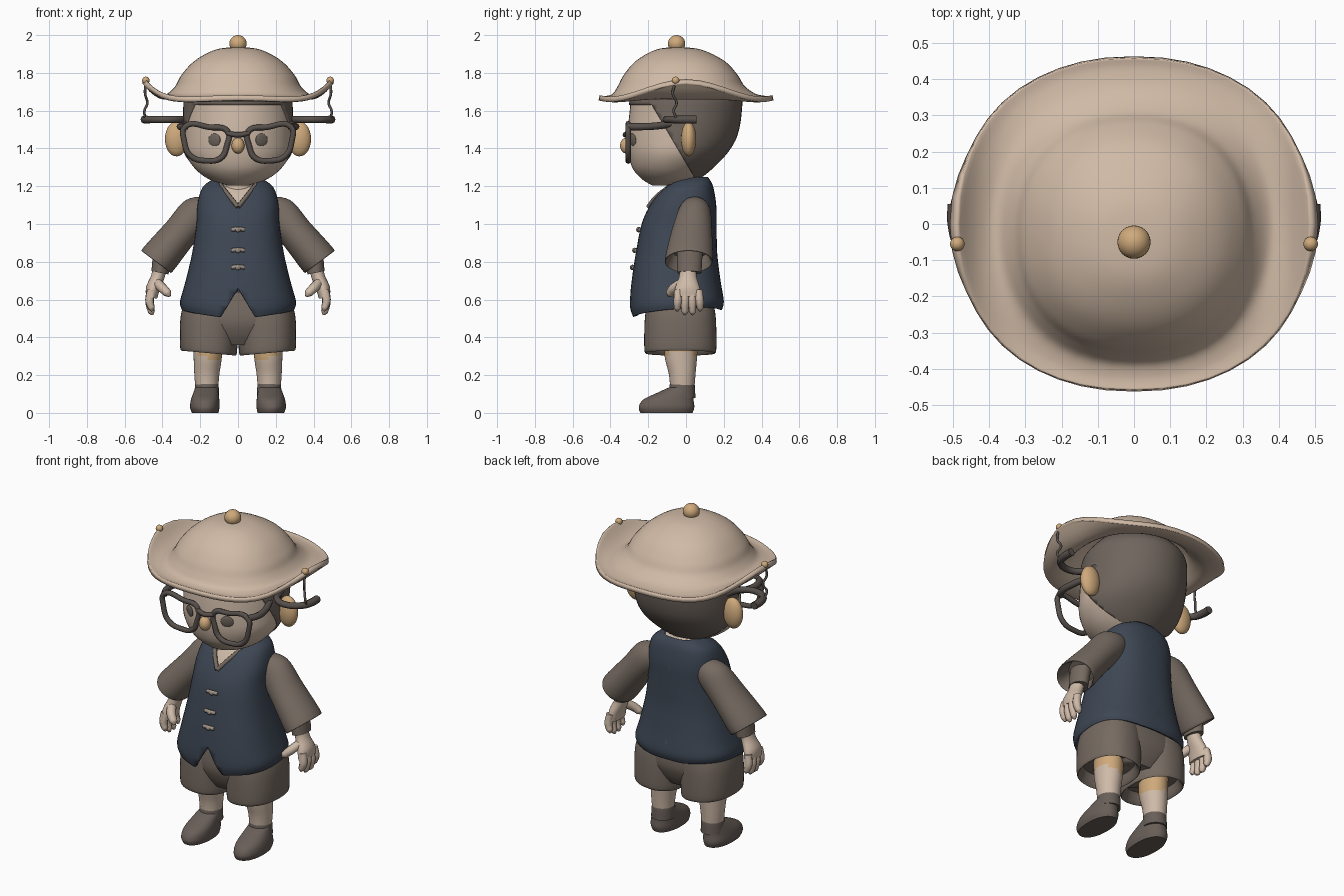
import bpy, bmesh, math
from mathutils import Vector

cube = bpy.data.objects.get("Cube")
if cube:
    bpy.data.objects.remove(cube, do_unlink=True)


def material(name, rgb):
    m = bpy.data.materials.new(name)
    m.use_nodes = True
    m.diffuse_color = (*rgb, 1)
    m.node_tree.nodes["Principled BSDF"].inputs["Base Color"].default_value = (*rgb, 1)
    return m


SKIN = material("skin", (0.62, 0.49, 0.39))
STRAW = material("pale straw", (0.63, 0.49, 0.38))
AMBER = material("warm amber", (0.62, 0.4, 0.2))
NAVY = material("navy cloth", (0.047, 0.062, 0.088))
TAUPE = material("taupe cloth", (0.18, 0.145, 0.12))
HAIR = material("grey brown hair", (0.16, 0.13, 0.11))
DARK = material("dark frame", (0.095, 0.08, 0.072))
SHOE = material("shoe leather", (0.14, 0.113, 0.098))
CORD = material("pale cord", (0.32, 0.27, 0.23))


def select(ob):
    bpy.ops.object.select_all(action='DESELECT')
    ob.select_set(True)
    bpy.context.view_layer.objects.active = ob


def finish(ob, mat, mirror=False):
    ob.data.materials.append(mat)
    select(ob)
    bpy.ops.object.shade_smooth_by_angle(angle=math.radians(50))
    if mirror:
        ob.modifiers.new("mirror", 'MIRROR')
    return ob


def catmull(a, b, c, d, t):
    return [0.5 * (2 * q + (r - p) * t + (2 * p - 5 * q + 4 * r - s) * t * t
            + (3 * q - p - 3 * r + s) * t ** 3) for p, q, r, s in zip(a, b, c, d)]


def loft(name, rings, mat, power=2.0, axis=(0, 0, 1), mirror=False, caps=(True, True), n=48, steps=5):
    """Skin of superellipse rings: centre x, y, z, side radius, depth radius."""
    last = len(rings) - 1
    dense = [catmull(rings[max(i - 1, 0)], rings[i], rings[i + 1], rings[min(i + 2, last)], k / steps)
             for i in range(last) for k in range(steps)] + [rings[-1]]
    v_dir = Vector((0, 1, 0))
    u_dir = v_dir.cross(Vector(axis).normalized())
    bm = bmesh.new()
    loops = []
    for x, y, z, ru, rv in dense:
        row = []
        for k in range(n):
            a = math.tau * k / n
            c, s = math.cos(a), math.sin(a)
            c = math.copysign(abs(c) ** (2 / power), c)
            s = math.copysign(abs(s) ** (2 / power), s)
            row.append(bm.verts.new(Vector((x, y, z)) + u_dir * c * ru + v_dir * s * rv))
        loops.append(row)
    for lo, hi in zip(loops, loops[1:]):
        for k in range(n):
            bm.faces.new((lo[k], lo[(k + 1) % n], hi[(k + 1) % n], hi[k]))
    for use, row in zip(caps, (loops[0], loops[-1])):
        if use:
            bm.faces.new(row)
    bmesh.ops.recalc_face_normals(bm, faces=bm.faces)
    me = bpy.data.meshes.new(name)
    bm.to_mesh(me)
    bm.free()
    ob = bpy.data.objects.new(name, me)
    bpy.context.collection.objects.link(ob)
    return finish(ob, mat, mirror)


def profile(rows, grow=0.0):
    """Turn (z, front y, back y, half width) rows into rings."""
    return [(0, (f + b) / 2, z, w + grow, (b - f) / 2 + grow) for z, f, b, w in rows]


def trim(ob, planes, rule):
    """Split along planes, then remove faces whose centre meets the rule."""
    bm = bmesh.new()
    bm.from_mesh(ob.data)
    for co, no in planes:
        bmesh.ops.bisect_plane(bm, geom=bm.verts[:] + bm.edges[:] + bm.faces[:], plane_co=co, plane_no=no)
    gone = [f for f in bm.faces if rule(f.calc_center_median())]
    bmesh.ops.delete(bm, geom=gone, context='FACES')
    bm.to_mesh(ob.data)
    bm.free()


def thicken(ob, amount):
    mod = ob.modifiers.new("thickness", 'SOLIDIFY')
    mod.thickness, mod.offset = amount, -1


def tube(name, pts, r, mat, mirror=False, cyclic=False, radii=None):
    cu = bpy.data.curves.new(name, 'CURVE')
    cu.dimensions = '3D'
    cu.bevel_depth, cu.bevel_resolution, cu.resolution_u = r, 2, 6
    cu.use_fill_caps = True
    sp = cu.splines.new('BEZIER')
    sp.bezier_points.add(len(pts) - 1)
    sp.use_cyclic_u = cyclic
    for i, (bp, p) in enumerate(zip(sp.bezier_points, pts)):
        bp.co = p
        bp.handle_left_type = bp.handle_right_type = 'AUTO'
        bp.radius = radii[i] if radii else 1
    ob = bpy.data.objects.new(name, cu)
    bpy.context.collection.objects.link(ob)
    select(ob)
    bpy.ops.object.convert(target='MESH')
    return finish(bpy.context.object, mat, mirror)


def ball(name, loc, scale, mat, mirror=False):
    bm = bmesh.new()
    bmesh.ops.create_uvsphere(bm, u_segments=24, v_segments=14, radius=1)
    for v in bm.verts:
        v.co = Vector(loc) + v.co * Vector(scale)
    me = bpy.data.meshes.new(name)
    bm.to_mesh(me)
    bm.free()
    ob = bpy.data.objects.new(name, me)
    bpy.context.collection.objects.link(ob)
    return finish(ob, mat, mirror)


# Head, with a hair shell trimmed along a slanted hairline
skull = [(1.205, -0.18, 0.0, 0.06), (1.235, -0.23, 0.06, 0.15), (1.29, -0.28, 0.13, 0.225),
         (1.37, -0.305, 0.208, 0.277), (1.46, -0.31, 0.262, 0.287), (1.58, -0.3, 0.287, 0.284),
         (1.69, -0.28, 0.282, 0.272), (1.78, -0.2, 0.2, 0.2)]
loft("head", profile(skull), SKIN)
hair = loft("hair", profile(skull, 0.007), HAIR)
line_pt, line_no = Vector((0, -0.175, 1.62)), Vector((0, -0.34, -0.2))
trim(hair, [(line_pt, line_no), ((0, 0, 1.63), (0, 0, 1))],
     lambda c: (c - line_pt).dot(line_no) > 0 and c.z < 1.63)
thicken(hair, 0.015)
ball("ears", (0.325, 0.014, 1.45), (0.062, 0.04, 0.092), AMBER, True)
ball("nose", (0, -0.315, 1.415), (0.034, 0.034, 0.042), AMBER)
eyes = ball("eyes", (0.125, -0.282, 1.445), (0.032, 0.009, 0.034), HAIR, True)
for v in eyes.data.vertices:
    v.co.y += 0.5 * (v.co.x - 0.125) - 0.1 * (v.co.z - 1.445)
loft("neck", [(0, -0.01, 1.1, 0.1, 0.1), (0, -0.01, 1.26, 0.1, 0.09)], SKIN)

# Glasses with short hinge arms
rim = [(0.055, 1.49), (0.15, 1.512), (0.28, 1.515), (0.285, 1.44), (0.25, 1.36),
       (0.17, 1.335), (0.09, 1.35), (0.06, 1.41)]
tube("glasses_rims", [(x, -0.306, z) for x, z in rim], 0.015, DARK, True, True)
tube("glasses_bridge", [(-0.055, -0.31, 1.48), (0, -0.322, 1.472), (0.055, -0.31, 1.48)], 0.014, DARK)
tube("glasses_arms", [(0.278, -0.306, 1.515), (0.303, -0.25, 1.515), (0.3, -0.17, 1.518), (0.27, -0.08, 1.53)],
     0.019, DARK, True)

# Curved side wings hanging below the brim
tube("side_wings", [(0.27, 0.03, 1.553), (0.32, -0.08, 1.553), (0.4, -0.105, 1.553),
                    (0.475, -0.06, 1.553), (0.493, 0.0, 1.553), (0.493, 0.055, 1.553)],
     0.022, DARK, True, radii=(0.9, 0.85, 0.85, 0.9, 1, 1))

# Hat: squarish domed crown and brim with upturned sides
hat = loft("hat", [(0, -0.045, 1.937, 0.004, 0.004), (0, -0.04, 1.928, 0.1, 0.1),
                   (0, -0.035, 1.897, 0.178, 0.18), (0, -0.03, 1.85, 0.246, 0.25),
                   (0, -0.028, 1.785, 0.302, 0.304), (0, -0.025, 1.73, 0.332, 0.336),
                   (0, -0.01, 1.69, 0.375, 0.378), (0, 0, 1.678, 0.435, 0.425),
                   (0, 0, 1.682, 0.488, 0.458)], STRAW, power=2.25, caps=(True, False))
for v in hat.data.vertices:
    r = math.hypot(v.co.x, v.co.y)
    out = min(max((r - 0.38) / 0.108, 0), 1)
    side = abs(v.co.x / max(r, 0.01))
    v.co.z += out ** 1.5 * 0.085 * side ** 6 - out * 0.05 * side ** 2 * (1 - side ** 2)
thicken(hat, 0.028)
ball("hat_button", (0, -0.05, 1.955), (0.046, 0.046, 0.045), AMBER)
ball("brim_beads", (0.488, -0.055, 1.76), (0.02, 0.02, 0.02), AMBER, True)
tube("brim_cords", [(0.488, -0.055, 1.75), (0.492, -0.07, 1.69), (0.48, -0.05, 1.64),
                    (0.495, -0.065, 1.6), (0.492, -0.05, 1.56)], 0.007, DARK, True)

# Vest with neck opening and front slit, over a pale undershirt
body = [(0.53, -0.285, 0.19, 0.3), (0.585, -0.298, 0.2, 0.306), (0.72, -0.285, 0.18, 0.272),
        (0.85, -0.265, 0.165, 0.242), (1.0, -0.235, 0.162, 0.22), (1.1, -0.19, 0.16, 0.215),
        (1.18, -0.13, 0.148, 0.195), (1.22, -0.08, 0.135, 0.16), (1.25, -0.05, 0.115, 0.1)]
vest = loft("vest", profile(body), NAVY, power=2.5, caps=(False, False))
for v in vest.data.vertices:
    rise = 0.08 * v.co.y + 0.12 * max(0, abs(v.co.x) - 0.1)
    v.co.z += rise * max(0, (0.65 - v.co.z) / 0.12)
sides = (-1, 1)
trim(vest, [((0, 0, 1.09), (1.25 * s, 0, -1)) for s in sides] + [((0, 0, 0.66), (1.7 * s, 0, 1)) for s in sides],
     lambda c: c.y < 0 and (c.z > 1.09 + 1.25 * abs(c.x) or c.z < 0.66 - 1.7 * abs(c.x)))
thicken(vest, 0.02)
loft("undershirt", profile(body[4:], -0.022), SKIN, power=2.4)
tube("collar_trim", [(0, -0.2, 1.09), (0.045, -0.155, 1.146), (0.088, -0.085, 1.2)], 0.012, TAUPE, True)
for i, (y, z) in enumerate([(-0.244, 0.97), (-0.265, 0.86), (-0.277, 0.77)]):
    tube(f"knot_loop_{i + 1}", [(-0.035, y, z), (0, y - 0.006, z + 0.004), (0.035, y, z)], 0.011, CORD)
    ball(f"knot_{i + 1}", (0, y - 0.008, z), (0.015, 0.012, 0.014), CORD)

# Wide sleeves with hollow ends and inner cuffs
slant = (0.6, 0, -0.8)
loft("sleeves", [(0.13, 0.045, 1.12, 0.045, 0.05), (0.205, 0.045, 1.07, 0.092, 0.084),
                 (0.305, 0.03, 0.955, 0.092, 0.108), (0.425, 0.015, 0.81, 0.1, 0.127),
                 (0.42, 0.015, 0.815, 0.085, 0.112), (0.385, 0.02, 0.86, 0.07, 0.095)], TAUPE, axis=slant, mirror=True)
loft("inner_cuffs", [(0.4, 0.02, 0.85, 0.05, 0.068), (0.413, 0.018, 0.742, 0.046, 0.064)],
     TAUPE, axis=(0.2, 0, -1), mirror=True)

# Hands
loft("palms", [(0.412, 0.012, 0.78, 0.036, 0.045), (0.425, 0.01, 0.72, 0.036, 0.047),
               (0.45, 0.008, 0.66, 0.037, 0.066), (0.458, 0.008, 0.61, 0.03, 0.074)],
     SKIN, axis=(0.2, 0, -1), mirror=True, n=24)
for i in range(4):
    y = -0.04 + 0.035 * i
    tip = 0.545 - 0.02 * (i in (1, 2))
    tube(f"fingers_{i + 1}", [(0.46, y, 0.65), (0.468, y * 1.1, 0.59), (0.458, y * 1.15, tip + 0.01),
                              (0.452, y * 1.15, tip - 0.006)], 0.023, SKIN, True, radii=(1, 1, 0.8, 0.3))
tube("thumbs", [(0.43, -0.02, 0.69), (0.4, -0.065, 0.66), (0.372, -0.085, 0.632), (0.362, -0.09, 0.617)],
     0.026, SKIN, True, radii=(1, 1, 0.85, 0.3))

# Shorts, the hems rising towards the outside
loft("shorts_seat", [(0, -0.03, 0.36, 0.14, 0.13), (0, -0.03, 0.42, 0.22, 0.165),
                     (0, -0.03, 0.5, 0.285, 0.185), (0, -0.03, 0.64, 0.27, 0.17)], TAUPE, power=2.4)
shorts = loft("shorts_legs", [(0.15, -0.03, 0.6, 0.13, 0.17), (0.153, -0.03, 0.5, 0.152, 0.188),
                              (0.156, -0.03, 0.332, 0.15, 0.19), (0.156, -0.03, 0.33, 0.134, 0.172),
                              (0.156, -0.03, 0.38, 0.12, 0.15)], TAUPE, power=2.3, mirror=True)
for v in shorts.data.vertices:
    if v.co.z < 0.4:
        v.co.z += 0.09 * (v.co.x - 0.16)

# Legs, with an amber band above the knee
legs = loft("legs", [(0.16, -0.025, 0.42, 0.078, 0.09), (0.16, -0.027, 0.3, 0.075, 0.086),
                     (0.165, -0.02, 0.2, 0.066, 0.07), (0.165, -0.02, 0.1, 0.058, 0.062)], SKIN, mirror=True)
legs.data.materials.append(AMBER)
for f in legs.data.polygons:
    f.material_index = int(f.center.z > 0.287 + 0.4 * max(0, f.center.x - 0.15))
loft("socks", [(0.166, -0.022, 0.08, 0.066, 0.072), (0.165, -0.02, 0.15, 0.062, 0.066),
               (0.165, -0.02, 0.156, 0.055, 0.058)], SHOE, mirror=True)
loft("shoes", [(0.174, -0.103, 0.0, 0.07, 0.138), (0.176, -0.103, 0.03, 0.078, 0.147),
               (0.174, -0.093, 0.07, 0.075, 0.133), (0.17, -0.055, 0.108, 0.066, 0.094),
               (0.167, -0.025, 0.135, 0.058, 0.064)], SHOE, power=2.2, mirror=True)
